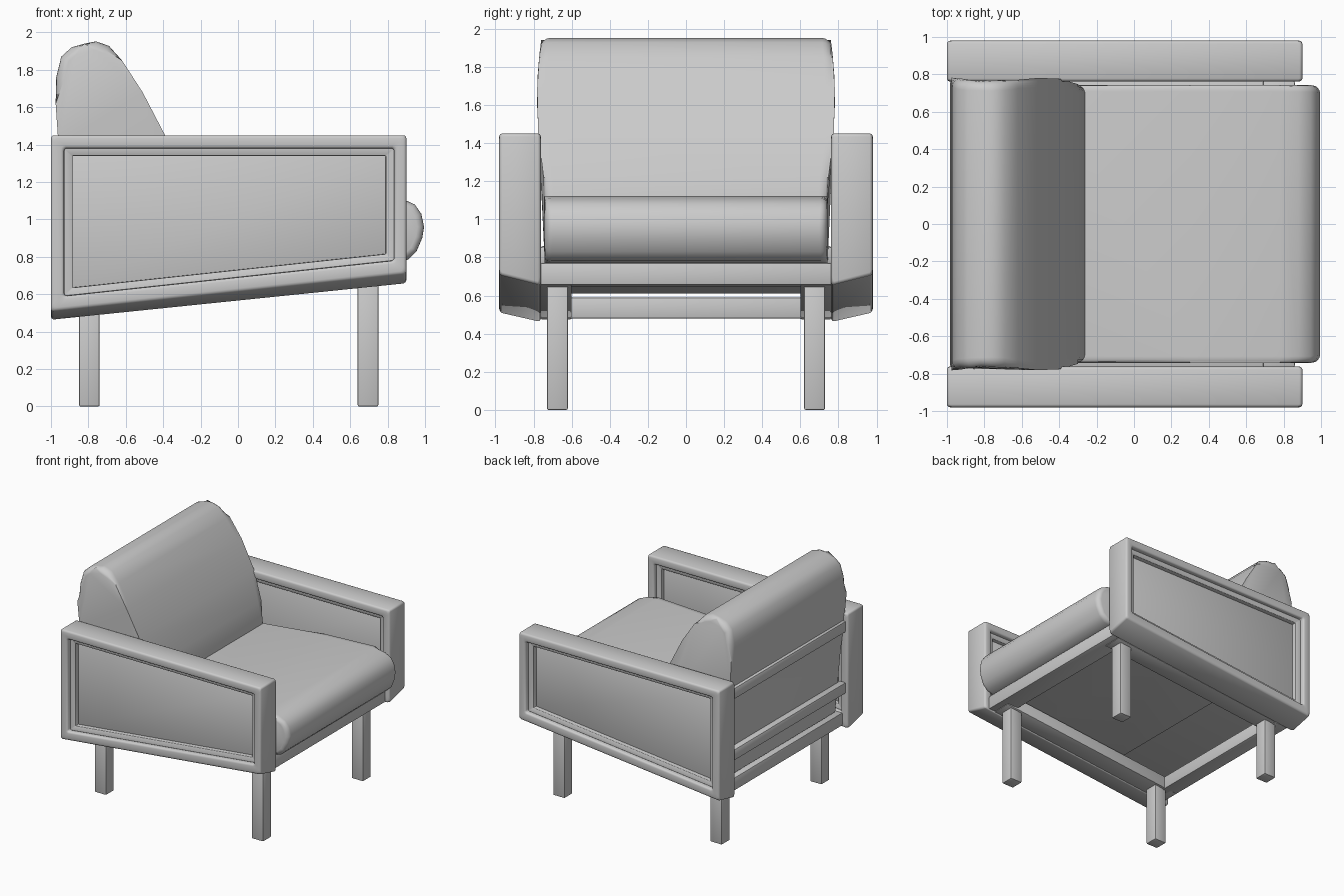
import bpy, bmesh, math

if "Cube" in bpy.data.objects:
    bpy.data.objects.remove(bpy.data.objects["Cube"])


def finish(bm, name, angle=35):
    bmesh.ops.recalc_face_normals(bm, faces=bm.faces)
    me = bpy.data.meshes.new(name)
    bm.to_mesh(me)
    bm.free()
    ob = bpy.data.objects.new(name, me)
    bpy.context.collection.objects.link(ob)
    bpy.ops.object.select_all(action='DESELECT')
    ob.select_set(True)
    bpy.context.view_layer.objects.active = ob
    bpy.ops.object.shade_smooth_by_angle(angle=math.radians(angle))
    return ob


def prism(name, profile, y0, y1, bevel=0.01, segs=2, shape=None, angle=35):
    """Extrude an (x, z) profile along y, with rounded edges."""
    bm = bmesh.new()
    a = [bm.verts.new((x, y0, z)) for x, z in profile]
    b = [bm.verts.new((x, y1, z)) for x, z in profile]
    caps = [bm.faces.new(a), bm.faces.new(b[::-1])]
    n = len(a)
    for i in range(n):
        j = (i + 1) % n
        bm.faces.new((a[i], b[i], b[j], a[j]))
    edges = list(bm.edges) if shape is None else [e for f in caps for e in f.edges]
    bmesh.ops.bevel(bm, geom=edges, offset=bevel, segments=segs,
                    profile=0.5, affect='EDGES')
    if shape:
        for v in bm.verts:
            v.co.y *= shape(v.co)
    return finish(bm, name, angle)


def box(name, x0, x1, y0, y1, z0, z1, bevel=0.008):
    return prism(name, [(x0, z0), (x1, z0), (x1, z1), (x0, z1)], y0, y1, bevel)


def ring(name, sections, bevel):
    """Closed frame made by joining four-corner loops (y, corners) in order."""
    bm = bmesh.new()
    loops = [[bm.verts.new((x, y, z)) for x, z in q] for y, q in sections]
    for k, l in enumerate(loops):
        m = loops[(k + 1) % len(loops)]
        for i in range(4):
            j = (i + 1) % 4
            bm.faces.new((l[i], l[j], m[j], m[i]))
    bmesh.ops.bevel(bm, geom=list(bm.edges), offset=bevel, segments=3,
                    profile=0.5, affect='EDGES')
    return finish(bm, name)


def quad(x0, x1, top, low_back, low_front):
    return [(x0, low_back), (x1, low_front), (x1, top), (x0, top)]


outer_hi = quad(-1.0, 0.9, 1.45, 0.51, 0.71)
outer_lo = quad(-1.0, 0.9, 1.45, 0.46, 0.655)
opening = quad(-0.93, 0.835, 1.38, 0.59, 0.78)
inset = quad(-0.885, 0.79, 1.34, 0.635, 0.815)

for s, side in ((-1, "right"), (1, "left")):
    # Arm frame, inner lip and recessed panel
    ring(side + "_arm_frame", [(s * 0.98, outer_hi), (s * 0.98, opening),
                               (s * 0.762, opening), (s * 0.762, outer_lo)], 0.016)
    ring(side + "_arm_lip", [(s * 0.945, opening), (s * 0.935, inset),
                             (s * 0.80, inset), (s * 0.79, opening)], 0.004)
    prism(side + "_arm_panel", inset, *sorted((s * 0.83, s * 0.90)), bevel=0.003)
    # Sloping side rail under the seat
    prism(side + "_side_rail", [(-0.93, 0.475), (0.8, 0.65), (0.8, 0.75), (-0.93, 0.58)],
          *sorted((s * 0.6, s * 0.764)), bevel=0.006)
    # Legs
    y0, y1 = sorted((s * 0.62, s * 0.73))
    box(side + "_front_leg", 0.64, 0.75, y0, y1, 0, 0.67)
    box(side + "_back_leg", -0.85, -0.74, y0, y1, 0, 0.55)

# Cross rails between the arms
box("front_rail", 0.69, 0.86, -0.764, 0.764, 0.655, 0.77)
box("back_bottom_rail", -0.95, -0.82, -0.764, 0.764, 0.48, 0.59)
for name, z in (("back_middle_rail", 0.81), ("back_upper_rail", 1.335)):
    box(name, -0.985, -0.90, -0.77, 0.77, z - 0.05, z + 0.05, 0.02)

# Seat cushion with a rounded front
seat_profile = [(-0.42, 0.645), (0.3, 0.715), (0.84, 0.77), (0.91, 0.785), (0.955, 0.83),
                (0.985, 0.90), (0.995, 0.96), (0.98, 1.03), (0.945, 1.08), (0.88, 1.11),
                (0.78, 1.122), (0.3, 1.10), (-0.42, 1.035)]
prism("seat_cushion", seat_profile, -0.742, 0.742, 0.035, 4,
      shape=lambda c: 1.0 if c.x < 0.95 else 1.0 - (c.x - 0.95) * 0.25, angle=50)

# Wedge-shaped back cushion, widest at mid height
back_profile = [(-0.92, 0.61), (-0.945, 1.1), (-0.96, 1.4), (-0.975, 1.62), (-0.972, 1.76),
                (-0.945, 1.87), (-0.89, 1.92), (-0.82, 1.94), (-0.76, 1.952), (-0.69, 1.928),
                (-0.62, 1.85), (-0.51, 1.68), (-0.39, 1.45), (-0.30, 1.22), (-0.255, 1.02),
                (-0.27, 0.67)]


def back_width(c):
    t = max(0.0, 1 - ((c.z - 1.62) / 0.45) ** 2)
    return 1.0 + 0.06 * t


prism("back_cushion", back_profile, -0.738, 0.738, 0.045, 4, shape=back_width, angle=50)
